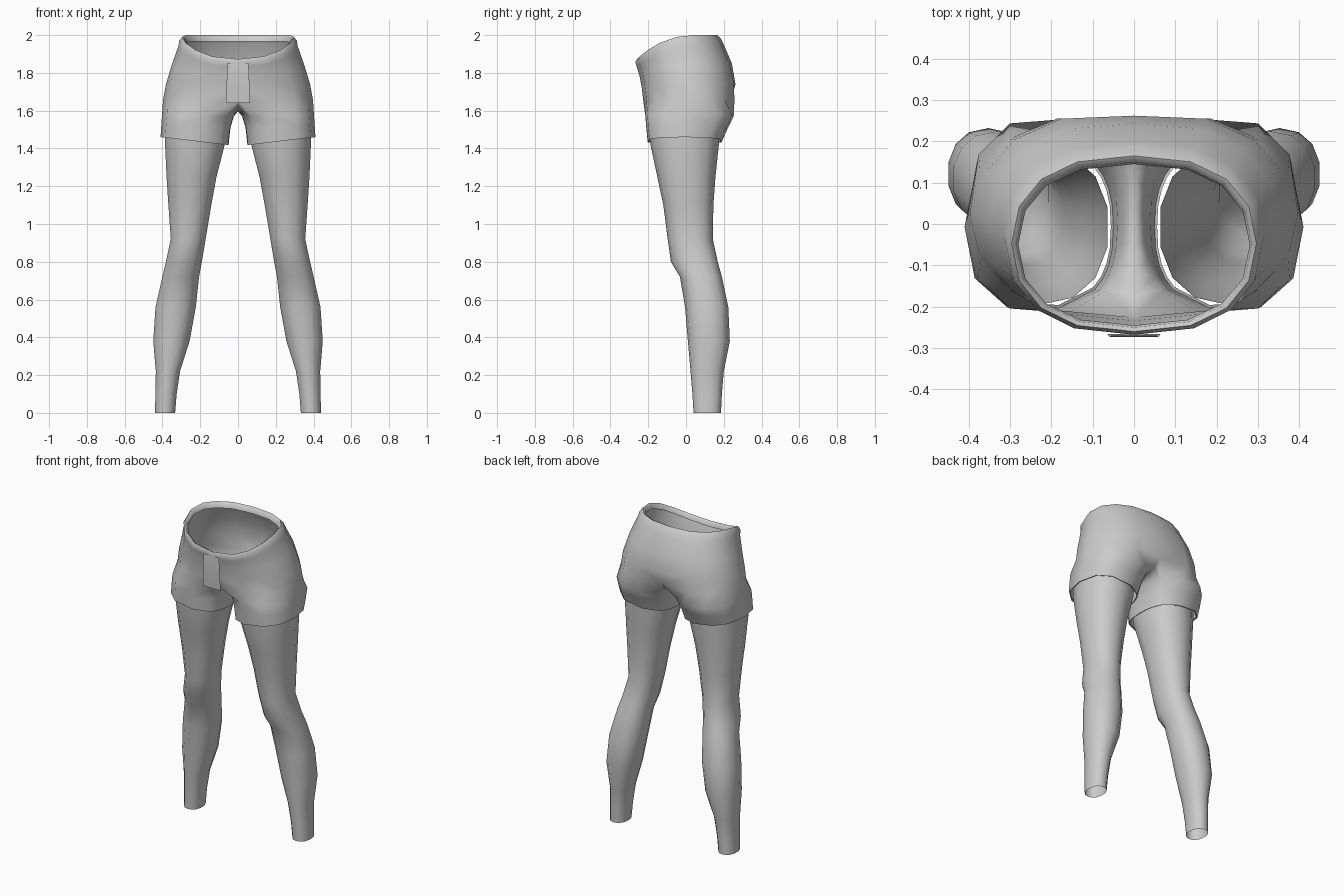
import bpy, bmesh, math

if "Cube" in bpy.data.objects:
    bpy.data.objects.remove(bpy.data.objects["Cube"])

grey = bpy.data.materials.new("grey_cloth")
grey.diffuse_color = (0.6, 0.6, 0.6, 1)
grey.use_nodes = True
grey.node_tree.nodes["Principled BSDF"].inputs["Base Color"].default_value = grey.diffuse_color


def spow(v, p):
    return math.copysign(abs(v) ** p, v)


def loft(bm, top, bottom, closed):
    """Bridge two rings of vertices, upper one first."""
    n = len(top)
    for i in range(n if closed else n - 1):
        j = (i + 1) % n
        bm.faces.new((top[i], bottom[i], bottom[j], top[j]))


def finish(name, bm, mirror=True, angle=60):
    me = bpy.data.meshes.new(name)
    bm.to_mesh(me)
    bm.free()
    me.materials.append(grey)
    ob = bpy.data.objects.new(name, me)
    bpy.context.collection.objects.link(ob)
    if mirror:
        mod = ob.modifiers.new("mirror", 'MIRROR')
        mod.merge_threshold = 0.0005
    bpy.ops.object.select_all(action='DESELECT')
    ob.select_set(True)
    bpy.context.view_layer.objects.active = ob
    bpy.ops.object.shade_smooth_by_angle(angle=math.radians(angle))
    return ob


# --- shorts: half trunk, crotch seam, one leg, mirrored ---
# half width, front y, back y, front z, back z, centre-back cleft depth
TRUNK = [
    (.280, -.245, .145, 1.840, 1.965, 0),
    (.285, -.250, .150, 1.868, 1.992, 0),
    (.296, -.260, .165, 1.873, 2.000, 0),
    (.311, -.268, .185, 1.855, 1.980, 0),
    (.316, -.260, .200, 1.830, 1.950, 0),
    (.350, -.245, .247, 1.780, 1.850, .004),
    (.382, -.234, .272, 1.720, 1.740, .010),
    (.397, -.226, .273, 1.650, 1.655, .035),
]


def trunk_ring(bm, w, yf, yb, zf, zb, cleft):
    ring = []
    for i in range(9):
        t = math.radians(-90 + 22.5 * i)
        u = min(1, i / 8 / 0.6)
        f = u * u * (3 - 2 * u)
        x = 0 if i in (0, 8) else w * math.cos(t) ** 0.8
        y = (yf + yb) / 2 + (yb - yf) / 2 * spow(math.sin(t), 0.9)
        if i == 8:
            y -= cleft
        ring.append(bm.verts.new((x, y, zf + (zb - zf) * f)))
    return ring


def leg_angle(i):
    # nine points round the outside, seven along the inner thigh
    return math.radians(-135 + 33.75 * i if i <= 8 else 135 + 11.25 * (i - 8))


bm = bmesh.new()
rings = [trunk_ring(bm, *r) for r in TRUNK]
for a, b in zip(rings, rings[1:]):
    loft(bm, a, b, False)

# crotch seam closes the last trunk ring into a leg loop
yb, yf = rings[-1][8].co.y, rings[-1][0].co.y
seam = []
for k in range(1, 8):
    u = k / 8
    seam.append(bm.verts.new((0, yb + (yf - yb) * u,
                              1.652 - .055 * math.sin(math.pi * u) ** .6)))
prev = rings[-1] + seam

# inner x, outer x, front y, back y, inner z, outer z
for x0, x1, y0, y1, z0, z1 in [
    (.022, .402, -.219, .258, 1.570, 1.580),
    (.040, .406, -.214, .228, 1.510, 1.520),
    (.050, .410, -.206, .192, 1.418, 1.460),
    (.056, .402, -.199, .185, 1.421, 1.463),
]:
    ring = []
    for i in range(16):
        a = leg_angle(i)
        c, s = spow(math.cos(a), .8), spow(math.sin(a), .8)
        ring.append(bm.verts.new(((x0 + x1) / 2 + (x1 - x0) / 2 * c,
                                  (y0 + y1) / 2 + (y1 - y0) / 2 * s,
                                  z0 + (z1 - z0) * (c + 1) / 2)))
    loft(bm, prev, ring, True)
    prev = ring
finish("shorts", bm)

# --- leggings: open tubes, x range and y range per height ---
LEG = [
    (1.50, .062, .388, -.195, .180),
    (1.42, .068, .388, -.188, .174),
    (1.25, .112, .380, -.152, .156),
    (1.10, .140, .370, -.120, .145),
    (0.92, .170, .357, -.097, .142),
    (0.80, .190, .383, -.080, .168),
    (0.72, .205, .402, -.032, .190),
    (0.56, .222, .438, -.005, .224),
    (0.38, .255, .450, .010, .232),
    (0.22, .306, .436, .024, .200),
    (0.10, .324, .438, .034, .190),
    (0.00, .332, .440, .040, .185),
]
bm = bmesh.new()
prev = None
for z, x0, x1, y0, y1 in LEG:
    ring = []
    for i in range(14):
        a = 2 * math.pi * (i + .5) / 14
        ring.append(bm.verts.new(((x0 + x1) / 2 + (x1 - x0) / 2 * spow(math.cos(a), .9) * 1.01,
                                  (y0 + y1) / 2 + (y1 - y0) / 2 * spow(math.sin(a), .9), z)))
    if prev:
        loft(bm, prev, ring, True)
    prev = ring
finish("leggings", bm)

# --- hanging front flap ---
bm = bmesh.new()
prev = None
for z, y, w in [(1.852, -.270, .055), (1.80, -.273, .058),
                (1.72, -.271, .061), (1.64, -.266, .064)]:
    row = [bm.verts.new((x, y, z)) for x in (-w, 0, w)]
    if prev:
        loft(bm, prev, row, False)
    prev = row
finish("front_flap", bm, mirror=False)
